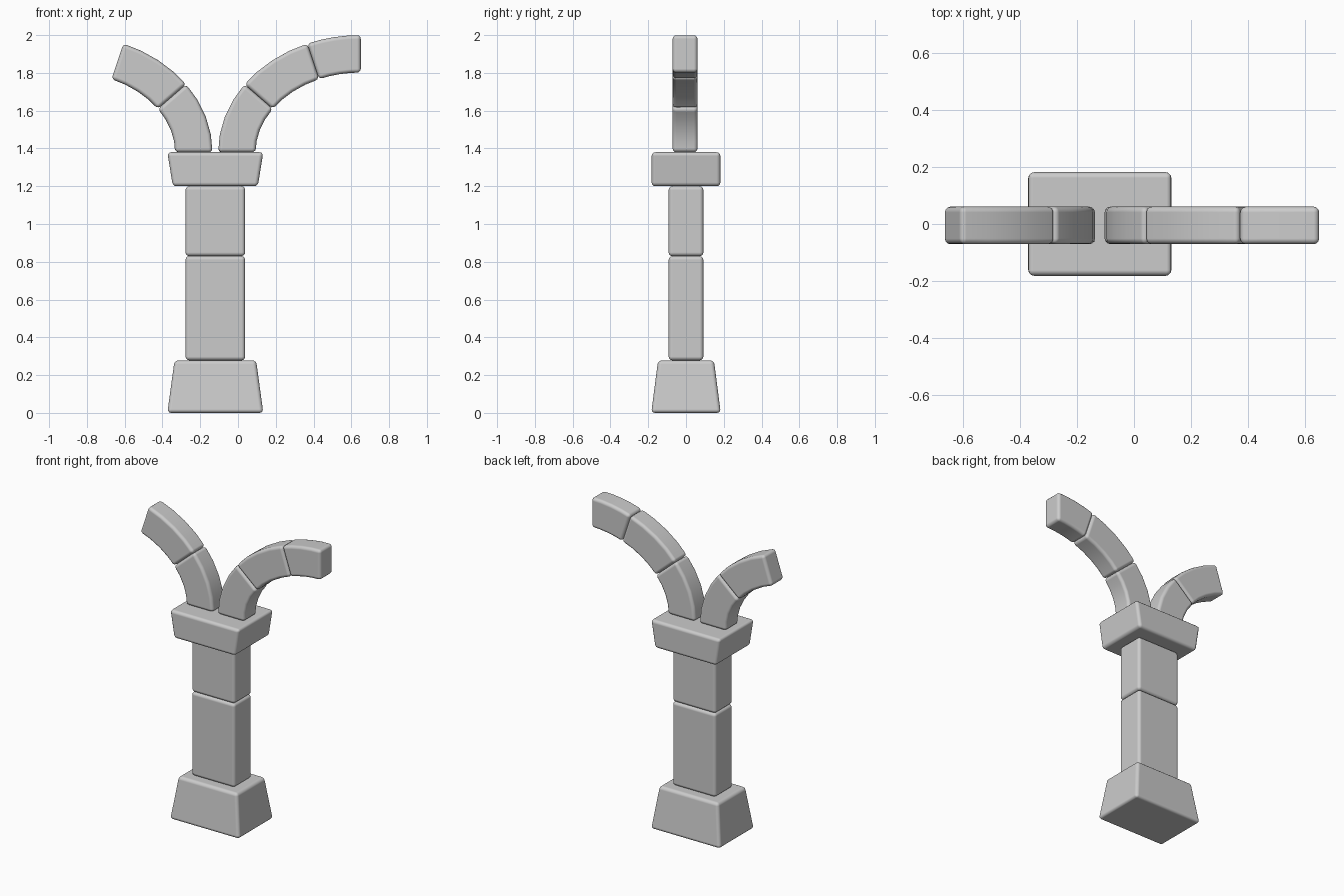
import bpy, bmesh, math

if "Cube" in bpy.data.objects:
    bpy.data.objects.remove(bpy.data.objects["Cube"])

AXIS = -0.12            # column centre line in x
ARCH_Y = -0.005         # centre of the arch stones in y
ARCH_D = 0.132          # arch stone depth
ARCH_T = 0.198          # arch stone thickness
SPRING = 1.38           # height where the arches start
RX, RZ = 0.755, 0.62    # outer arch radii


def finish(name, bm):
    """Turn a bmesh into a smooth object with rounded edges."""
    bmesh.ops.recalc_face_normals(bm, faces=bm.faces[:])
    for f in bm.faces:
        f.smooth = True
    me = bpy.data.meshes.new(name)
    bm.to_mesh(me)
    bm.free()
    ob = bpy.data.objects.new(name, me)
    bpy.context.collection.objects.link(ob)
    bev = ob.modifiers.new("round_edges", 'BEVEL')
    bev.width = 0.02
    bev.segments = 3
    bev.limit_method = 'ANGLE'
    bev.angle_limit = math.radians(40)
    bev.harden_normals = True
    return ob


def bridge_rings(rings):
    """Skin a list of four-point rings and cap both ends."""
    bm = bmesh.new()
    vs = [[bm.verts.new(p) for p in r] for r in rings]
    for a, b in zip(vs, vs[1:]):
        for i in range(4):
            j = (i + 1) % 4
            bm.faces.new((a[i], a[j], b[j], b[i]))
    bm.faces.new(vs[0])
    bm.faces.new(vs[-1])
    return bm


def block(name, z0, size0, z1, size1):
    """Tapered block; sizes are half extents in x and y."""
    rings = [[(AXIS + sx * hx, sy * hy, z)
              for sx, sy in ((-1, -1), (1, -1), (1, 1), (-1, 1))]
             for z, (hx, hy) in ((z0, size0), (z1, size1))]
    return finish(name, bridge_rings(rings))


def arch_stone(name, side, deg0, deg1, steps=4):
    """Curved stone between two angles; side is 1 (right) or -1 (left)."""
    rings = []
    for k in range(steps + 1):
        t = math.radians(deg0 + (deg1 - deg0) * k / steps)
        ox, oz = 0.65 - RX * math.cos(t), SPRING + RZ * math.sin(t)
        nx, nz = math.cos(t) / RX, -math.sin(t) / RZ
        ln = math.hypot(nx, nz)
        ix, iz = ox + ARCH_T * nx / ln, oz + ARCH_T * nz / ln
        if side < 0:
            ox, ix = 2 * AXIS - ox, 2 * AXIS - ix
        y0, y1 = ARCH_Y - ARCH_D / 2, ARCH_Y + ARCH_D / 2
        rings.append([(ox, y0, oz), (ix, y0, iz), (ix, y1, iz), (ox, y1, oz)])
    return finish(name, bridge_rings(rings))


# column
block("base", 0.0, (0.254, 0.184), 0.278, (0.216, 0.148))
block("lower_shaft", 0.278, (0.158, 0.092), 0.83, (0.158, 0.092))
block("upper_shaft", 0.83, (0.158, 0.092), 1.20, (0.158, 0.092))
block("capital", 1.20, (0.225, 0.182), 1.38, (0.254, 0.182))

# broken arches: the left one lacks the last stone
joints = [0, 35.4, 68, 90]
for side, label, count in ((1, "right", 3), (-1, "left", 2)):
    for n in range(count):
        arch_stone(f"{label}_arch_stone_{n + 1}", side, joints[n], joints[n + 1])
